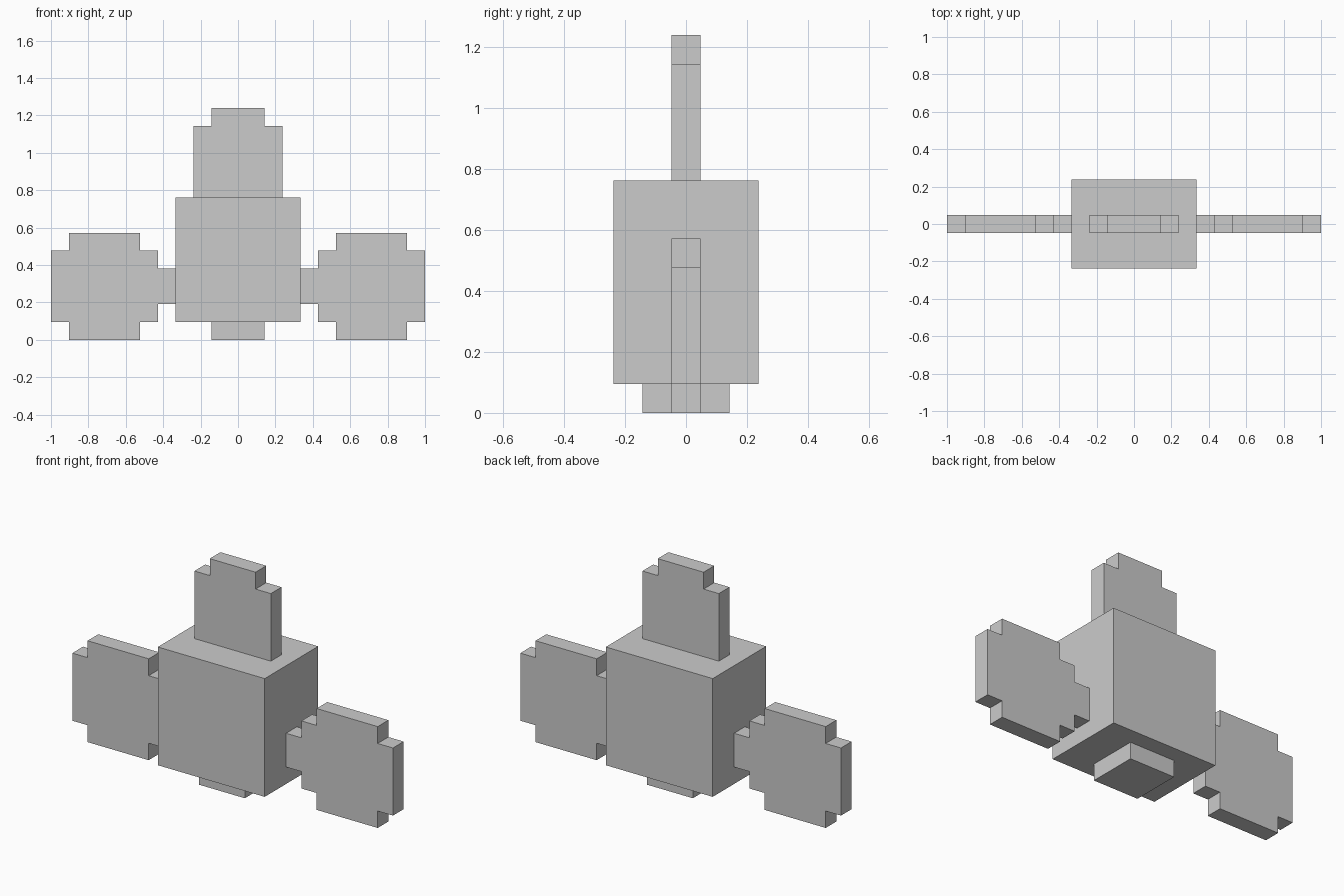
import bpy, bmesh

if "Cube" in bpy.data.objects:
    bpy.data.objects.remove(bpy.data.objects["Cube"])

U = 2 / 21  # the model sits on a 21-unit-wide grid


def plate(name, outline, depth):
    """Extrude an x/z outline (grid units) along y, centred on y = 0."""
    bm = bmesh.new()
    face = bm.faces.new([bm.verts.new((x * U, -depth * U / 2, z * U)) for x, z in outline])
    ext = bmesh.ops.extrude_face_region(bm, geom=[face])
    verts = [g for g in ext["geom"] if isinstance(g, bmesh.types.BMVert)]
    bmesh.ops.translate(bm, verts=verts, vec=(0, depth * U, 0))
    bmesh.ops.recalc_face_normals(bm, faces=bm.faces)
    mesh = bpy.data.meshes.new(name)
    bm.to_mesh(mesh)
    bm.free()
    obj = bpy.data.objects.new(name, mesh)
    bpy.context.collection.objects.link(obj)
    return obj


def block(name, half_width, z0, z1, depth):
    w = half_width
    return plate(name, [(-w, z0), (w, z0), (w, z1), (-w, z1)], depth)


# Central body and the small foot under it
block("body", 3.5, 1, 8, 5)
block("foot", 1.5, 0, 1, 3)

# Upright stepped fin on top
fin_half = [(2.5, 8), (2.5, 12), (1.5, 12), (1.5, 13)]
plate("top_fin", fin_half + [(-x, z) for x, z in reversed(fin_half)], 1)

# Stepped side fins: lower edge, mirrored about z = 3 for the upper edge
lower = [(3.5, 2), (4.5, 2), (4.5, 1), (5.5, 1), (5.5, 0), (9.5, 0), (9.5, 1), (10.5, 1)]
side = lower + [(x, 6 - z) for x, z in reversed(lower)]
for name, s in (("left_fin", -1), ("right_fin", 1)):
    plate(name, [(s * x, z) for x, z in side], 1)
